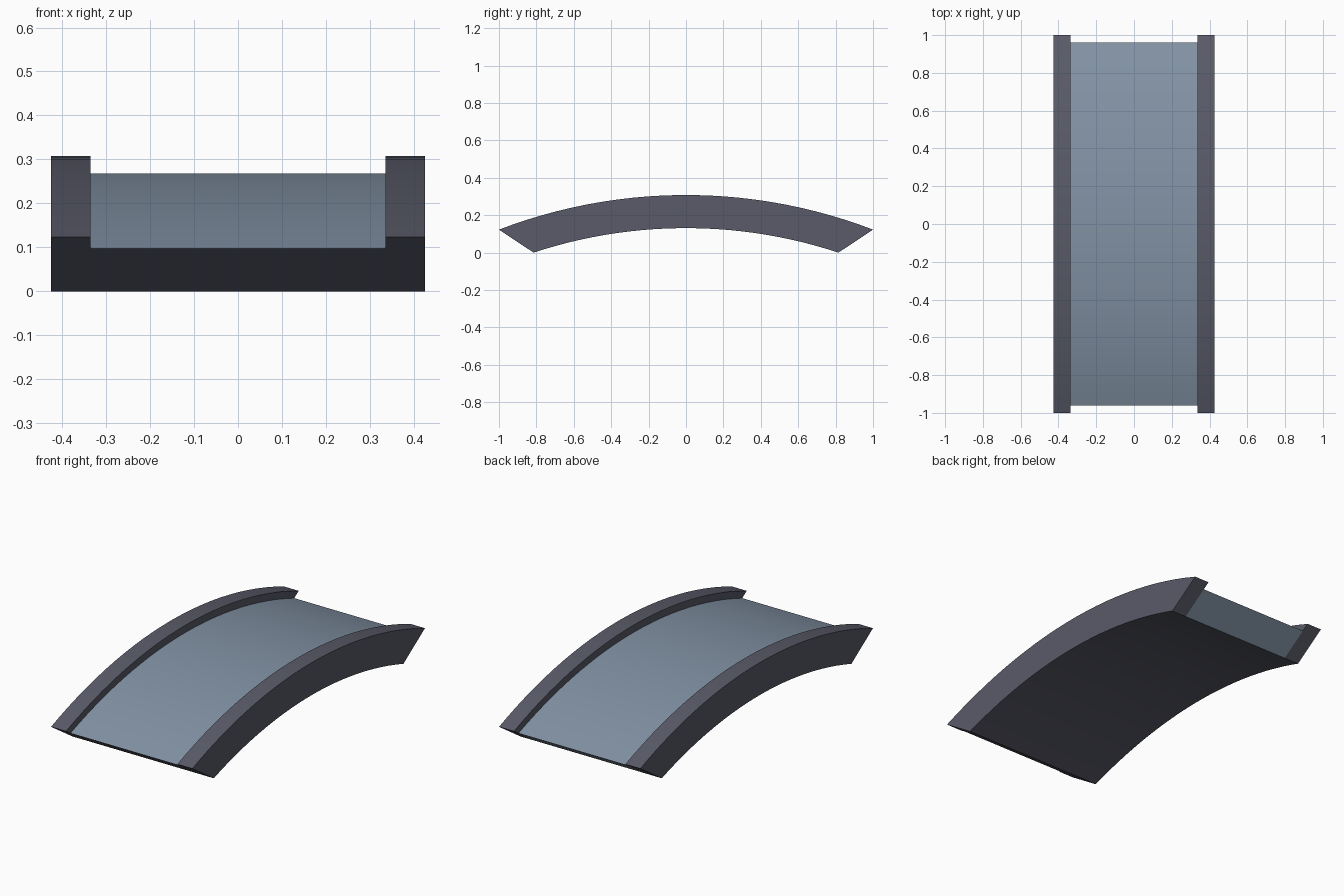
import bpy, bmesh, math

if "Cube" in bpy.data.objects:
    bpy.data.objects.remove(bpy.data.objects["Cube"])

def material(name, rgb):
    m = bpy.data.materials.new(name)
    m.diffuse_color = (*rgb, 1)
    m.use_nodes = True
    m.node_tree.nodes["Principled BSDF"].inputs["Base Color"].default_value = m.diffuse_color
    return m

rail_mat = material("dark slate", (0.100, 0.104, 0.138))
deck_mat = material("blue grey", (0.225, 0.290, 0.375))

SEGS = 25

def arc(half, z_end, z_top):
    """Circular arc in the YZ plane from -half to half, peaking at z_top."""
    sag = z_top - z_end
    r = (half * half + sag * sag) / (2 * sag)
    a = math.asin(half / r)
    return [(r * math.sin(a * t), z_top - r + r * math.cos(a * t))
            for t in (2 * i / SEGS - 1 for i in range(SEGS + 1))]

RAIL_TOP = arc(1.0, 0.123, 0.308)
DECK_TOP = arc(0.962, 0.0977, 0.2685)
UNDERSIDE = arc(0.815, 0.0, 0.131)

def curved_beam(name, x0, x1, top, mats):
    bm = bmesh.new()
    rows = [[bm.verts.new((x, y, z)) for y, z in prof]
            for x, prof in ((x0, top), (x1, top), (x1, UNDERSIDE), (x0, UNDERSIDE))]
    for k in range(4):
        a, b = rows[k], rows[(k + 1) % 4]
        for i in range(SEGS):
            f = bm.faces.new((a[i], b[i], b[i + 1], a[i + 1]))
            f.smooth = k in (0, 2)
            # deck surface takes the first colour, underside the last
            f.material_index = 0 if k == 0 else len(mats) - 1
    front = bm.faces.new([r[0] for r in rows])
    front.material_index = len(mats) - 1
    bm.faces.new([r[-1] for r in rows])
    bmesh.ops.recalc_face_normals(bm, faces=bm.faces[:])
    me = bpy.data.meshes.new(name)
    for e in bm.edges:
        if len(e.link_faces) == 2 and e.calc_face_angle(0) > math.radians(30):
            e.smooth = False
    bm.to_mesh(me)
    bm.free()
    for m in mats:
        me.materials.append(m)
    ob = bpy.data.objects.new(name, me)
    bpy.context.collection.objects.link(ob)
    return ob

# arched walkway and its two raised kerbs
curved_beam("deck", -0.335, 0.335, DECK_TOP, [deck_mat, rail_mat])
curved_beam("left_kerb", -0.425, -0.335, RAIL_TOP, [rail_mat])
curved_beam("right_kerb", 0.335, 0.425, RAIL_TOP, [rail_mat])
